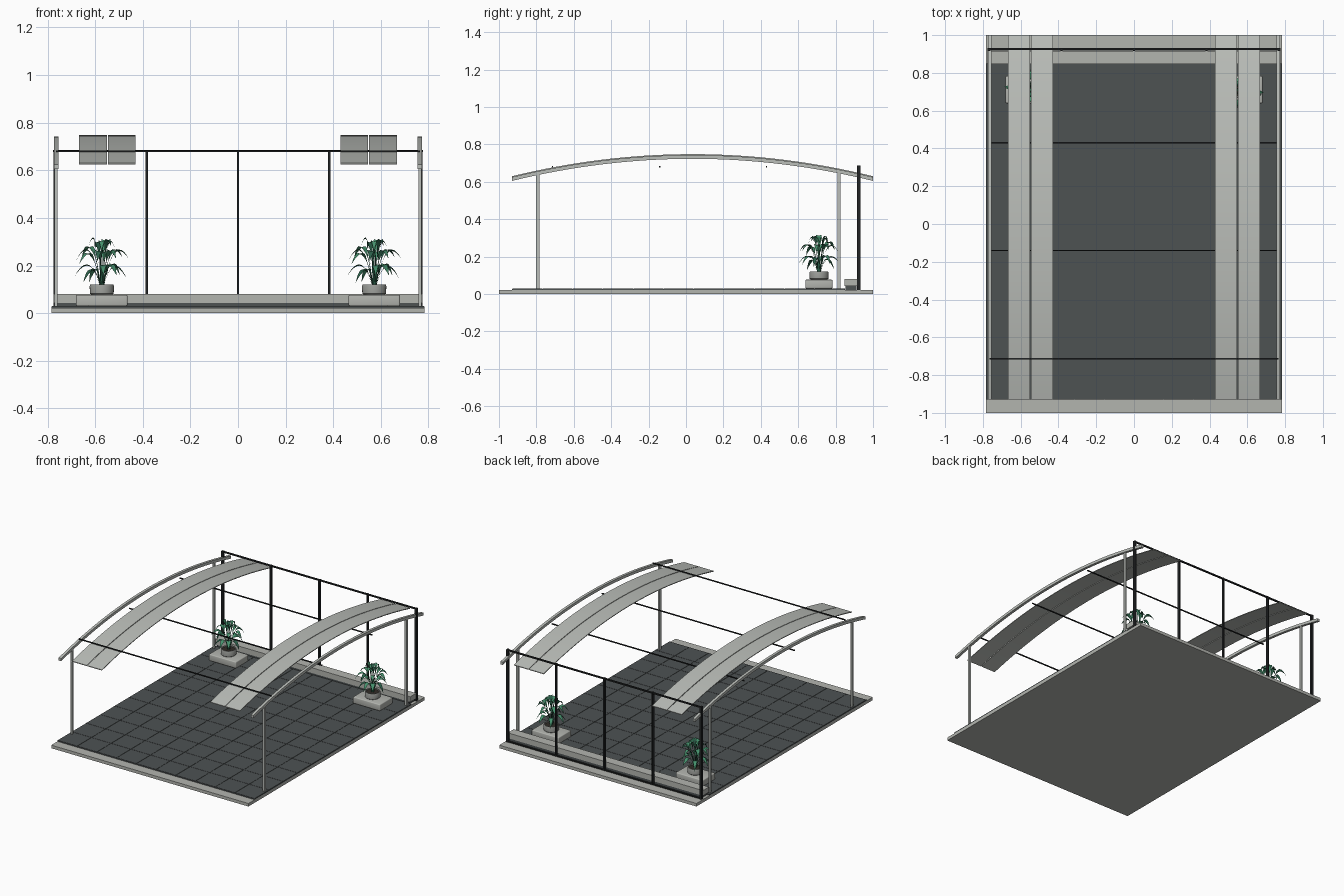
import bpy, bmesh, math, random
from mathutils import Vector

if "Cube" in bpy.data.objects:
    bpy.data.objects.remove(bpy.data.objects["Cube"])

random.seed(4)


def material(name, rgb):
    m = bpy.data.materials.new(name)
    m.diffuse_color = (*rgb, 1)
    m.use_nodes = True
    m.node_tree.nodes["Principled BSDF"].inputs["Base Color"].default_value = m.diffuse_color
    return m


LIGHT = material("light metal", (0.50, 0.52, 0.49))
STONE = material("pale stone", (0.45, 0.46, 0.43))
FLOOR = material("dark slate", (0.075, 0.084, 0.086))
BLACK = material("black metal", (0.015, 0.017, 0.018))
POT = material("grey pot", (0.33, 0.34, 0.32))
SOIL = material("soil", (0.03, 0.025, 0.02))
GREEN = material("leaf green", (0.06, 0.28, 0.15))
DEEP = material("deep green", (0.025, 0.12, 0.07))


def finish(bm, name, mats, smooth=False):
    bmesh.ops.recalc_face_normals(bm, faces=bm.faces)
    me = bpy.data.meshes.new(name)
    bm.to_mesh(me)
    bm.free()
    ob = bpy.data.objects.new(name, me)
    bpy.context.collection.objects.link(ob)
    for m in mats:
        me.materials.append(m)
    if smooth:
        bpy.ops.object.select_all(action='DESELECT')
        ob.select_set(True)
        bpy.context.view_layer.objects.active = ob
        bpy.ops.object.shade_smooth_by_angle(angle=math.radians(35))
    return ob


def add_box(bm, x0, x1, y0, y1, z0, z1):
    vs = bmesh.ops.create_cube(bm, size=1)["verts"]
    for v in vs:
        v.co = Vector(((x0 + x1) / 2 + v.co.x * (x1 - x0),
                       (y0 + y1) / 2 + v.co.y * (y1 - y0),
                       (z0 + z1) / 2 + v.co.z * (z1 - z0)))


def box(name, mat, *dims, bevel=0):
    bm = bmesh.new()
    add_box(bm, *dims)
    if bevel:
        bmesh.ops.bevel(bm, geom=bm.edges[:], offset=bevel, segments=3,
                        affect='EDGES', profile=0.5)
    return finish(bm, name, [mat], smooth=bevel > 0)


def roof_z(y):
    return 0.743 - 0.118 * ((y - 0.035) / 0.965) ** 2


def arch(name, mat, x0, x1, lift, thick, n=32):
    """Rectangular section swept along the roof curve."""
    bm = bmesh.new()
    prev = None
    for i in range(n + 1):
        y = -0.93 + 1.93 * i / n
        z = roof_z(y) + lift
        ring = [bm.verts.new(p) for p in
                ((x0, y, z), (x1, y, z), (x1, y, z - thick), (x0, y, z - thick))]
        if prev:
            for k in range(4):
                bm.faces.new((prev[k], prev[(k + 1) % 4], ring[(k + 1) % 4], ring[k]))
        else:
            bm.faces.new(ring)
        prev = ring
    bm.faces.new(prev)
    return finish(bm, name, [mat], smooth=True)


# Base slab and tiled floor
box("base_slab", STONE, -0.783, 0.783, -1, 1, 0, 0.022)
box("floor_bed", FLOOR, -0.783, 0.783, -0.93, 0.85, 0.022, 0.028)
bm = bmesh.new()
NX, NY, G = 10, 11, 0.0012
TX, TY = 1.566 / NX, 1.78 / NY
for i in range(NX):
    for j in range(NY):
        x, y = -0.783 + i * TX, -0.93 + j * TY
        add_box(bm, x + G, x + TX - G, y + G, y + TY - G, 0.027, 0.030)
finish(bm, "floor_tiles", [FLOOR])

# Rear curb with dark recess below
box("rear_curb", STONE, -0.775, 0.775, 0.847, 0.915, 0.042, 0.08)
box("curb_recess", FLOOR, -0.762, 0.762, 0.852, 0.912, 0.022, 0.042)

# Side posts, arched beams and paired roof panels
for s, side in ((-1, "left"), (1, "right")):
    for y, end in ((-0.792, "front"), (0.818, "rear")):
        cx = s * 0.764
        box(f"{end}_{side}_post", LIGHT, cx - 0.007, cx + 0.007,
            y - 0.009, y + 0.009, 0.022, roof_z(y) - 0.01)
    arch(f"{side}_arched_beam", LIGHT, s * 0.764 - 0.0095, s * 0.764 + 0.0095, 0, 0.02)
    for a, b, part in ((0.430, 0.546, "inner"), (0.551, 0.667, "outer")):
        arch(f"{side}_{part}_roof_panel", LIGHT, min(s * a, s * b), max(s * a, s * b),
             0.005, 0.005)

# Thin cross rods
for i, y in enumerate((-0.714, -0.14, 0.43)):
    box(f"cross_rod_{i + 1}", BLACK, -0.765, 0.765, y - 0.0035, y + 0.0035, 0.677, 0.684)

# Black rear screen frame
for i in range(5):
    x = -0.768 + i * 0.384
    w = 0.0075 if i in (0, 4) else 0.005
    box(f"screen_post_{i + 1}", BLACK, x - w, x + w, 0.915, 0.933, 0.022, 0.686)
box("screen_top_rail", BLACK, -0.776, 0.776, 0.920, 0.931, 0.676, 0.685)
box("screen_bottom_rail", BLACK, -0.768, 0.768, 0.919, 0.931, 0.022, 0.029)


def lathe(name, mat, profile, centre, n=28):
    bm = bmesh.new()
    rings = [[bm.verts.new((centre[0] + r * math.cos(2 * math.pi * k / n),
                            centre[1] + r * math.sin(2 * math.pi * k / n), z))
              for k in range(n)] for r, z in profile]
    for a, b in zip(rings, rings[1:]):
        for k in range(n):
            bm.faces.new((a[k], a[(k + 1) % n], b[(k + 1) % n], b[k]))
    bm.faces.new(rings[0])
    bm.faces.new(rings[-1])
    return finish(bm, name, [mat], smooth=True)


def add_leaf(bm, angle, reach, top, tip, width, mat):
    """Folded blade on a narrow stalk, following an arching curve."""
    out = Vector((math.cos(angle), math.sin(angle), 0))
    side = Vector((-out.y, out.x, 0))
    p0, p1, p2 = (0.008, 0.11), (reach * 0.4, top), (reach, tip)
    prev, n = None, 12
    for i in range(n + 1):
        t = i / n
        r, z = ((1 - t) ** 2 * p0[k] + 2 * t * (1 - t) * p1[k] + t * t * p2[k]
                for k in (0, 1))
        blade = max(0, (t - 0.38) / 0.62)
        w = 0.0022 * (1 - t) + width * math.sin(math.pi * blade ** 0.8) + 0.0003
        c = out * r + Vector((0, 0, z))
        row = [bm.verts.new(c + side * w + Vector((0, 0, w * 0.35))), bm.verts.new(c),
               bm.verts.new(c - side * w + Vector((0, 0, w * 0.35)))]
        if prev:
            for k in (0, 1):
                f = bm.faces.new((prev[k], prev[k + 1], row[k + 1], row[k]))
                f.material_index = mat if t > 0.4 else 1
        prev = row


# Leaf settings shared by both plants: count, reach, curve height, tip height
leaves = []
for count, reach, top, tip in ((8, 0.108, 0.25, 0.145), (8, 0.112, 0.34, 0.225),
                               (6, 0.06, 0.38, 0.265)):
    for i in range(count):
        leaves.append((2 * math.pi * (i + random.uniform(-0.25, 0.25)) / count + top * 9,
                       reach * random.uniform(0.88, 1.08), top + random.uniform(-0.02, 0.02),
                       tip + random.uniform(-0.02, 0.02), random.uniform(0.012, 0.016),
                       1 if i % 3 == 2 else 0))

# Planters: rounded plinth, round pot, soil and plant
for cx, side in ((-0.572, "left"), (0.572, "right")):
    cy = 0.711
    box(f"{side}_plinth", STONE, cx - 0.108, cx + 0.108, cy - 0.072, cy + 0.072,
        0.030, 0.077, bevel=0.006)
    lathe(f"{side}_pot", POT, [(0.044, 0.077), (0.050, 0.082), (0.051, 0.114),
                               (0.048, 0.121), (0.043, 0.121), (0.041, 0.112)], (cx, cy))
    lathe(f"{side}_soil", SOIL, [(0.041, 0.110), (0.0415, 0.115)], (cx, cy))
    bm = bmesh.new()
    for leaf in leaves:
        add_leaf(bm, *leaf)
    plant = finish(bm, f"{side}_plant", [GREEN, DEEP], smooth=True)
    plant.location = (cx, cy, 0)
